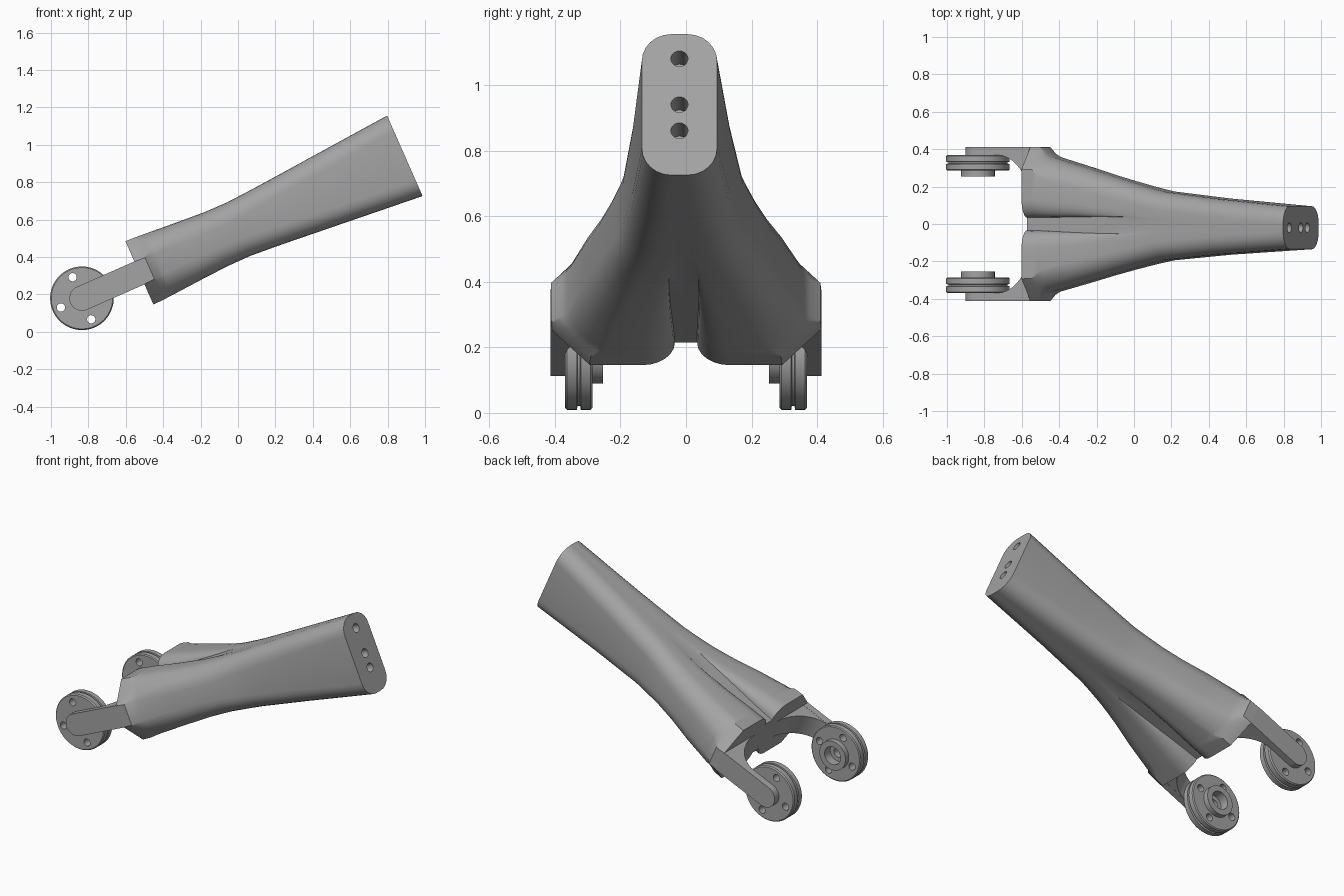
import bpy, bmesh, math
from mathutils import Matrix, Vector

if "Cube" in bpy.data.objects:
    bpy.data.objects.remove(bpy.data.objects["Cube"])

grey = bpy.data.materials.new("plain_grey")
grey.use_nodes = True
grey.diffuse_color = (0.37, 0.37, 0.37, 1)
grey.node_tree.nodes["Principled BSDF"].inputs["Base Color"].default_value = (0.37, 0.37, 0.37, 1)

# Working frame: x along the arm, y across, z through its height
TILT = Matrix.Translation((-0.527, 0, 0.315)) @ Matrix.Rotation(math.radians(-23.8), 4, 'Y')
LENGTH, HUB = 1.551, -0.336


def finish(name, bm, angle=30):
    bmesh.ops.recalc_face_normals(bm, faces=bm.faces)
    mesh = bpy.data.meshes.new(name)
    bm.to_mesh(mesh)
    bm.free()
    mesh.materials.append(grey)
    ob = bpy.data.objects.new(name, mesh)
    bpy.context.collection.objects.link(ob)
    smooth(ob, angle)
    return ob


def select(ob):
    bpy.ops.object.select_all(action='DESELECT')
    ob.select_set(True)
    bpy.context.view_layer.objects.active = ob


def smooth(ob, angle=30):
    select(ob)
    bpy.ops.object.shade_smooth_by_angle(angle=math.radians(angle))


def loft(rings, closed=False):
    """Skin a list of equal point rings; cap both ends unless closed."""
    bm = bmesh.new()
    rows = [[bm.verts.new(p) for p in ring] for ring in rings]
    pairs = list(zip(rows, rows[1:])) + ([(rows[-1], rows[0])] if closed else [])
    for a, b in pairs:
        for i in range(len(a)):
            j = (i + 1) % len(a)
            bm.faces.new((a[i], a[j], b[j], b[i]))
    if not closed:
        bm.faces.new(rows[0])
        bm.faces.new(rows[-1])
    return bm


def drill(ob, centres, radius, axis, depth):
    """Cut round holes at the given points."""
    bm = bmesh.new()
    turn = Vector((0, 0, 1)).rotation_difference(Vector(axis)).to_matrix().to_4x4()
    for c in centres:
        bmesh.ops.create_cone(bm, cap_ends=True, segments=24, radius1=radius, radius2=radius,
                              depth=depth, matrix=Matrix.Translation(c) @ turn)
    cutter = finish("hole_cutter", bm)
    cutter.hide_render = True
    mod = ob.modifiers.new("holes", 'BOOLEAN')
    mod.operation, mod.solver, mod.object = 'DIFFERENCE', 'EXACT', cutter
    select(ob)
    bpy.ops.object.modifier_apply(modifier=mod.name)
    bpy.data.objects.remove(cutter)
    smooth(ob)


def section(u, web, inner, roll, outer, height, corner, power):
    """Ring across the arm: sunken web in the middle, one lobe on each side."""
    n = 6
    top = [(0, web)]
    for i in range(n + 1):
        t = math.pi / 2 * i / n
        top.append((inner + roll * (1 - math.cos(t)), web + (height - web) * math.sin(t)))
    for i in range(n + 1):
        t = math.pi / 2 * i / n
        top.append((outer - corner + corner * math.sin(t) ** power,
                    height - corner + corner * math.cos(t) ** power))
    half = top + [(y, -v) for y, v in reversed(top)]
    full = half + [(-y, v) for y, v in reversed(half[1:-1])]
    shift = -0.02 * u / LENGTH
    return [(u, y + shift, v) for y, v in full]


# Forked arm: two lobes blending into one oblong neck
arm = finish("forked_arm", loft([
    section(0.00, 0.110, 0.034, 0.10, 0.413, 0.185, 0.120, 2.0),
    section(0.06, 0.113, 0.035, 0.10, 0.411, 0.183, 0.120, 2.0),
    section(0.09, 0.115, 0.035, 0.09, 0.378, 0.181, 0.120, 1.5),
    section(0.12, 0.117, 0.036, 0.09, 0.360, 0.179, 0.120, 1.2),
    section(0.30, 0.130, 0.042, 0.07, 0.311, 0.166, 0.115, 1.0),
    section(0.45, 0.142, 0.045, 0.05, 0.268, 0.157, 0.110, 1.0),
    section(0.58, 0.154, 0.045, 0.04, 0.233, 0.156, 0.105, 1.0),
    section(0.70, 0.163, 0.040, 0.03, 0.202, 0.164, 0.100, 1.0),
    section(0.78, 0.170, 0.035, 0.02, 0.184, 0.170, 0.098, 1.0),
    section(1.10, 0.197, 0.020, 0.01, 0.150, 0.197, 0.095, 1.0),
    section(LENGTH, 0.235, 0.010, 0.01, 0.115, 0.235, 0.090, 1.0)]))
drill(arm, [(LENGTH, -0.02, v) for v in (0.153, 0, -0.087)], 0.026, (1, 0, 0), 0.2)
parts = [arm]

# Wheel profile as radius and distance from the middle plane
wheel_profile = [(0.001, 0.37), (0.001, 0.35), (0.03, 0.35), (0.03, 0.31), (0.055, 0.31),
                 (0.055, 0.254), (0.09, 0.254), (0.09, 0.286), (0.164, 0.286), (0.17, 0.291),
                 (0.17, 0.321), (0.158, 0.323), (0.158, 0.331), (0.17, 0.333),
                 (0.17, 0.363), (0.164, 0.37)]
quarter = [math.pi / 2 * i / 10 for i in range(11)]

for label, s in (("right", -1), ("left", 1)):
    # Flanged wheel with a stepped bore and bolt holes
    rings = []
    for k in range(64):
        a = 2 * math.pi * k / 64
        rings.append([(HUB + r * math.cos(a), s * y, r * math.sin(a)) for r, y in wheel_profile])
    wheel = finish(label + "_wheel", loft(rings, closed=True))
    bolts = [(HUB + 0.123 * math.cos(a), s * 0.33, 0.123 * math.sin(a))
             for a in (0, math.pi / 2, math.pi, 3 * math.pi / 2)]
    drill(wheel, bolts, 0.022, (0, 1, 0), 0.2)

    # Round-ended bar outside the wheel
    outline = [(0, -0.067), (0, 0.067)]
    for i in range(25):
        a = math.pi / 2 + math.pi * i / 24
        outline.append((HUB + 0.067 * math.cos(a), 0.067 * math.sin(a)))
    bar = finish(label + "_bar", loft([[(u, s * y, v) for u, v in outline] for y in (0.369, 0.413)]))

    # Curved gusset joining the bar to the arm
    curve = [(-0.2 + 0.2 * math.sin(t), 0.1 + 0.27 * math.cos(t)) for t in quarter]
    curve += [(0.01, 0.1), (0.01, 0.38), (-0.2, 0.38)]
    gusset = finish(label + "_gusset", loft([[(u, s * y, v) for u, y in curve] for v in (-0.066, 0.066)]))
    parts += [wheel, bar, gusset]

# Tilt everything into its standing position
for part in parts:
    part.data.transform(TILT)
    part.data.update()
